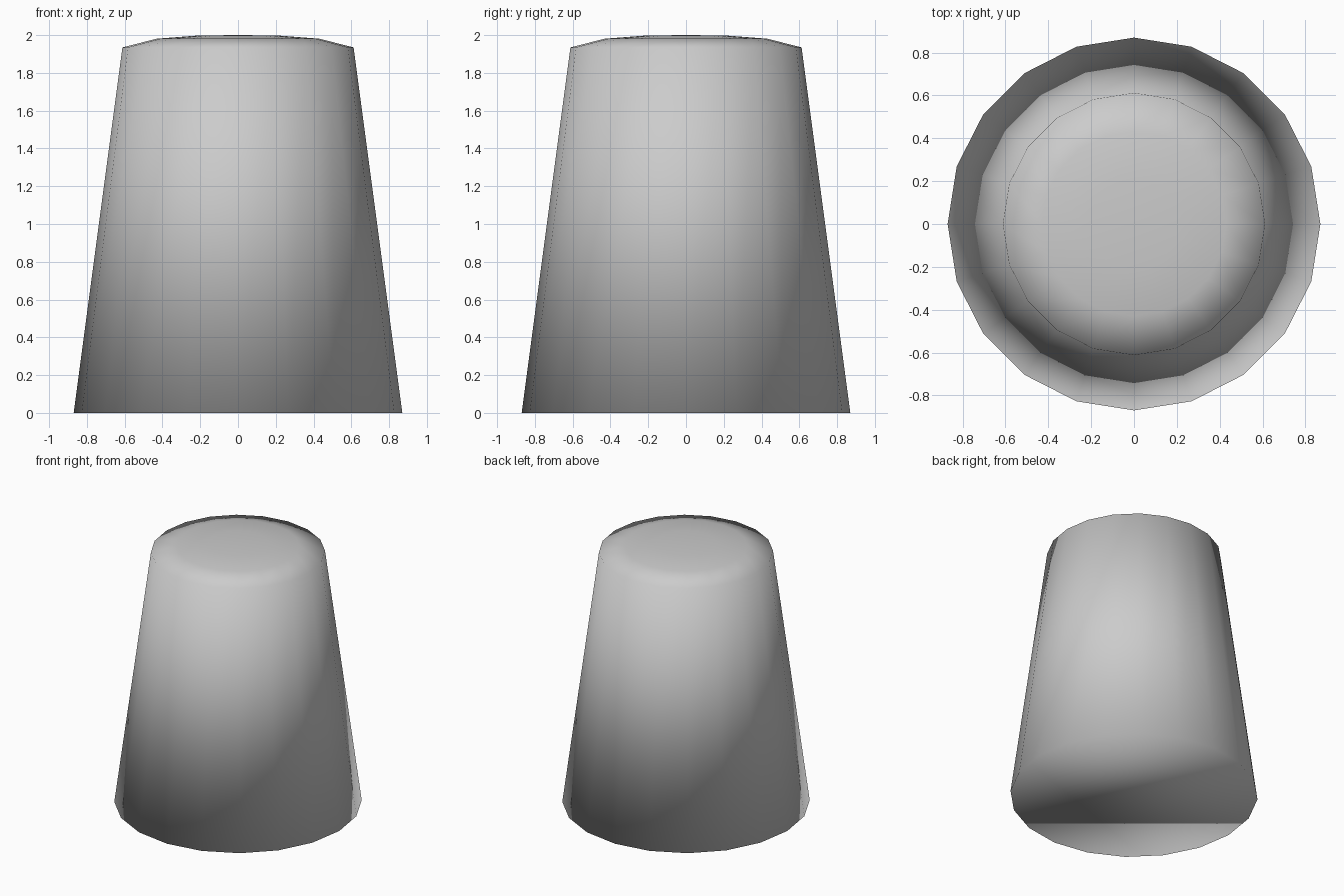
import bpy, bmesh, math

if "Cube" in bpy.data.objects:
    bpy.data.objects.remove(bpy.data.objects["Cube"])

SIDES = 20
# Profile (radius, height): flat base, tapered wall, shallow domed top
PROFILE = [(0.87, 0.0), (0.612, 1.935), (0.43, 1.981), (0.21, 1.998)]


def ring(bm, r, z):
    return [bm.verts.new((r * math.cos(2 * math.pi * i / SIDES),
                          r * math.sin(2 * math.pi * i / SIDES), z))
            for i in range(SIDES)]


bm = bmesh.new()
rings = [ring(bm, r, z) for r, z in PROFILE]

# Wall and dome bands
for low, high in zip(rings, rings[1:]):
    for i in range(SIDES):
        j = (i + 1) % SIDES
        bm.faces.new((low[i], low[j], high[j], high[i]))

# Flat base and dome centre
bm.faces.new(rings[0][::-1])
apex = bm.verts.new((0, 0, 2.0))
for i in range(SIDES):
    bm.faces.new((rings[-1][i], rings[-1][(i + 1) % SIDES], apex))

bmesh.ops.recalc_face_normals(bm, faces=bm.faces)

# The whole body is smooth shaded, including its rims
for f in bm.faces:
    f.smooth = True

mesh = bpy.data.meshes.new("tapered_body")
bm.to_mesh(mesh)
bm.free()
body = bpy.data.objects.new("tapered_body", mesh)
bpy.context.collection.objects.link(body)
